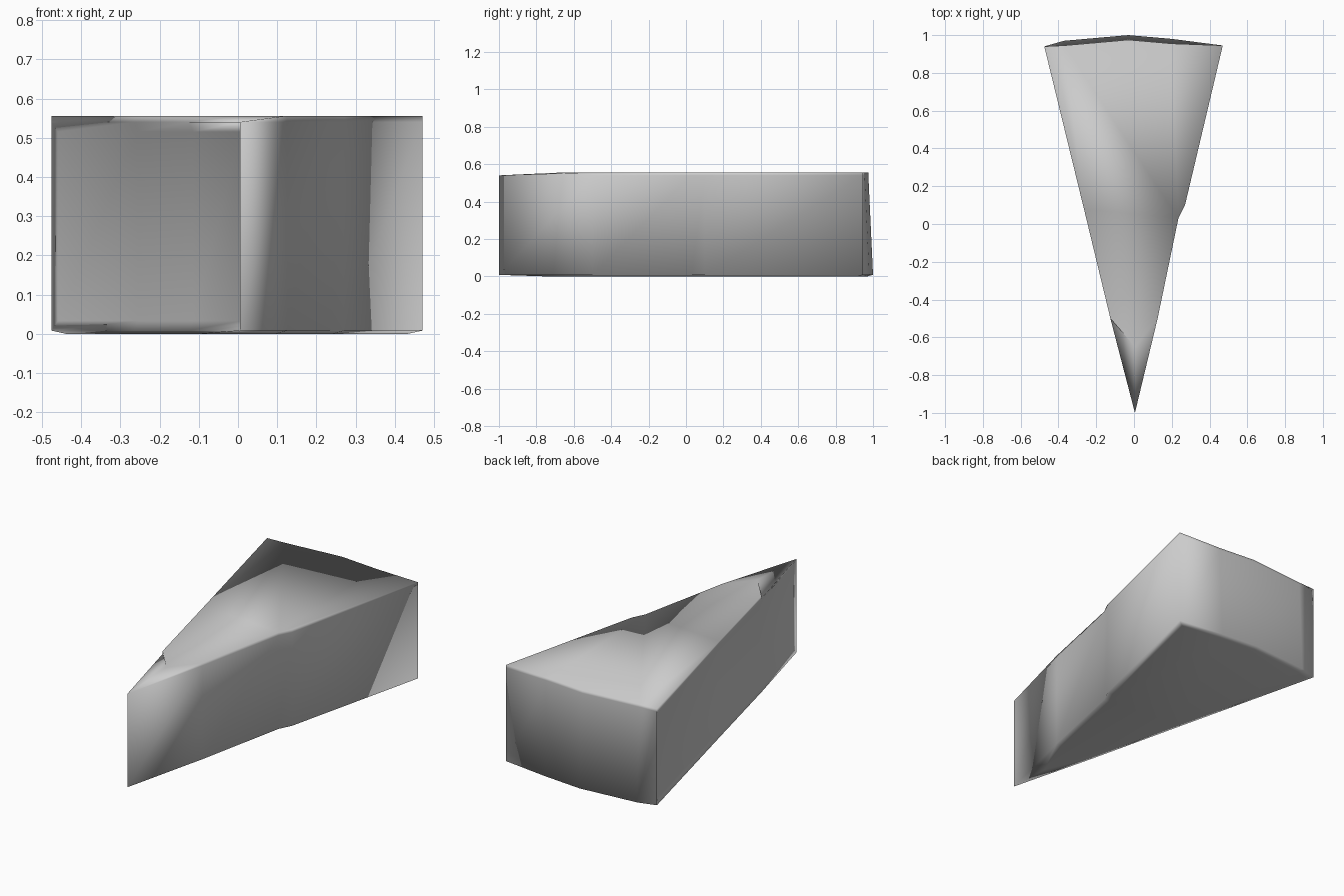
import bpy, bmesh

cube = bpy.data.objects.get("Cube")
if cube:
    bpy.data.objects.remove(cube, do_unlink=True)

grey = bpy.data.materials.new("plain_grey")
grey.use_nodes = True
colour = (0.6, 0.6, 0.6, 1)
grey.diffuse_color = colour
grey.node_tree.nodes["Principled BSDF"].inputs["Base Color"].default_value = colour

# Plan outline, counter-clockwise from the pointed front tip
outline = [(0.005, -1), (0.125, -0.5), (0.235, 0.03), (0.27, 0.1), (0.47, 0.945),
           (0.2, 0.98), (-0.03, 1), (-0.37, 0.97), (-0.475, 0.94), (-0.265, 0.08), (-0.125, -0.5)]
BASE, RIM, CROWN = 0.008, 0.54, 0.556

bm = bmesh.new()
lower = [bm.verts.new((x, y, BASE)) for x, y in outline]
# The curved back leans in slightly towards the top
upper = [bm.verts.new((x, y - (0.025 if y > 0.96 else 0), RIM)) for x, y in outline]
top = bm.faces.new(upper)
bottom = bm.faces.new(lower[::-1])
n = len(outline)
sides = [bm.faces.new((lower[i], lower[(i + 1) % n], upper[(i + 1) % n], upper[i]))
         for i in range(n)]


def crown(face, thickness, height, tip_y):
    """Inset a cap, lift it and pull its tip back to soften the front."""
    bmesh.ops.inset_region(bm, faces=[face], thickness=thickness, use_even_offset=True)
    for v in face.verts:
        v.co.z = height
    min(face.verts, key=lambda v: v.co.y).co.y = tip_y


# Gently domed top and bottom
crown(top, 0.02, CROWN, -0.65)
crown(bottom, 0.03, 0, -0.75)

# Shallow recess in the cut side, leaving a thin rim
bmesh.ops.inset_region(bm, faces=sides[-3:], thickness=0.025, depth=-0.01,
                       use_even_offset=True)
bmesh.ops.recalc_face_normals(bm, faces=bm.faces[:])
for f in bm.faces:
    f.smooth = True

mesh = bpy.data.meshes.new("wedge_slice")
bm.to_mesh(mesh)
bm.free()
mesh.materials.append(grey)
wedge = bpy.data.objects.new("wedge_slice", mesh)
bpy.context.collection.objects.link(wedge)
